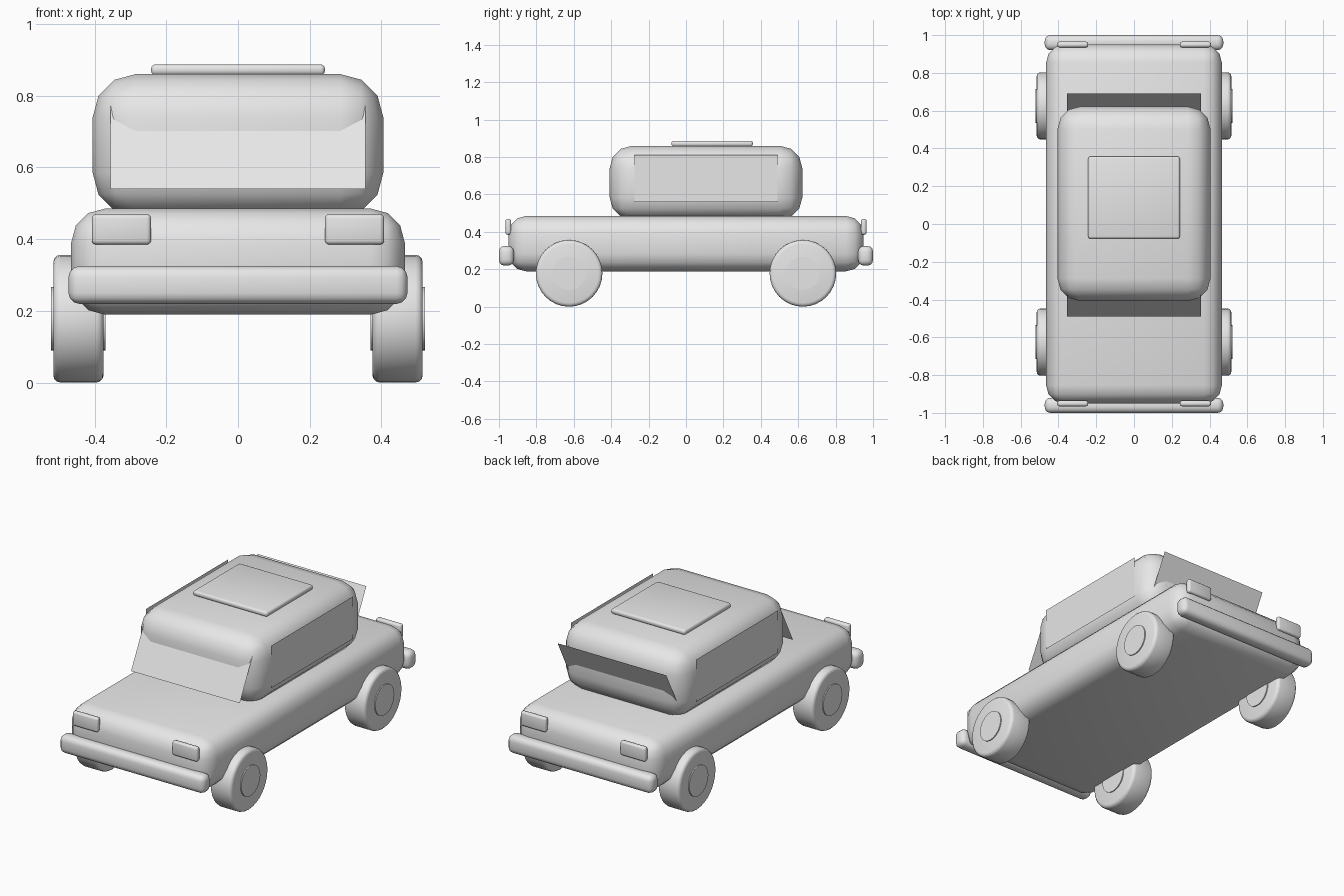
import bpy
import math

cube = bpy.data.objects.get("Cube")
if cube:
    bpy.data.objects.remove(cube, do_unlink=True)

grey = bpy.data.materials.new("plain grey")
grey.use_nodes = True
COLOUR = (0.8, 0.8, 0.8, 1)
grey.diffuse_color = COLOUR
grey.node_tree.nodes["Principled BSDF"].inputs["Base Color"].default_value = COLOUR


def finish(name, bevel=0, segments=3):
    """Name the active object, round its edges and shade it smooth."""
    ob = bpy.context.object
    ob.name = name
    ob.data.materials.append(grey)
    bpy.ops.object.transform_apply(location=False, rotation=True, scale=True)
    if bevel:
        mod = ob.modifiers.new("rounding", "BEVEL")
        mod.width = bevel
        mod.segments = segments
        mod.limit_method = "ANGLE"
        mod.angle_limit = math.radians(40)
        bpy.ops.object.modifier_apply(modifier=mod.name)
    bpy.ops.object.shade_smooth_by_angle(angle=math.radians(50))
    return ob


def box(name, centre, size, bevel):
    bpy.ops.mesh.primitive_cube_add(size=1, location=centre)
    bpy.context.object.scale = size
    return finish(name, bevel)


def disc(name, centre, radius, width, bevel=0):
    bpy.ops.mesh.primitive_cylinder_add(vertices=32, radius=radius, depth=width,
                                        location=centre, rotation=(0, math.pi / 2, 0))
    return finish(name, bevel)


def pane(name, centre, size, rotation):
    bpy.ops.mesh.primitive_plane_add(size=1, location=centre, rotation=rotation)
    bpy.context.object.scale = (*size, 1)
    return finish(name)


# Body, cabin and roof panel
box("body", (0, 0, 0.337), (0.93, 1.9, 0.296), 0.095)
box("cabin", (0, 0.107, 0.662), (0.81, 1.03, 0.396), 0.12)
box("roof_panel", (0, 0.14, 0.872), (0.485, 0.435, 0.03), 0.012)

# Windscreen and rear window lean the same way
LEAN = math.radians(63)
pane("windscreen", (0, -0.429, 0.66), (0.71, 0.27), (LEAN, 0, 0))
pane("rear_window", (0, 0.629, 0.66), (0.71, 0.27), (LEAN, 0, 0))

# Bumpers and lamps at both ends
for end, sy in (("front", -1), ("rear", 1)):
    box(end + "_bumper", (0, sy * 0.96, 0.272), (0.945, 0.08, 0.105), 0.03)
    for side, sx in (("left", 1), ("right", -1)):
        box(f"{end}_{side}_lamp", (sx * 0.325, sy * 0.95, 0.427), (0.165, 0.03, 0.085), 0.012)

# Side windows and wheels
for side, sx in (("left", 1), ("right", -1)):
    pane(side + "_window", (sx * 0.408, 0.107, 0.685), (0.25, 0.765), (0, sx * math.pi / 2, 0))
    for end, sy in (("front", -1), ("rear", 1)):
        disc(f"{end}_{side}_tyre", (sx * 0.445, sy * 0.625, 0.178), 0.178, 0.14, 0.02)
        disc(f"{end}_{side}_hub", (sx * 0.445, sy * 0.625, 0.178), 0.089, 0.152)
